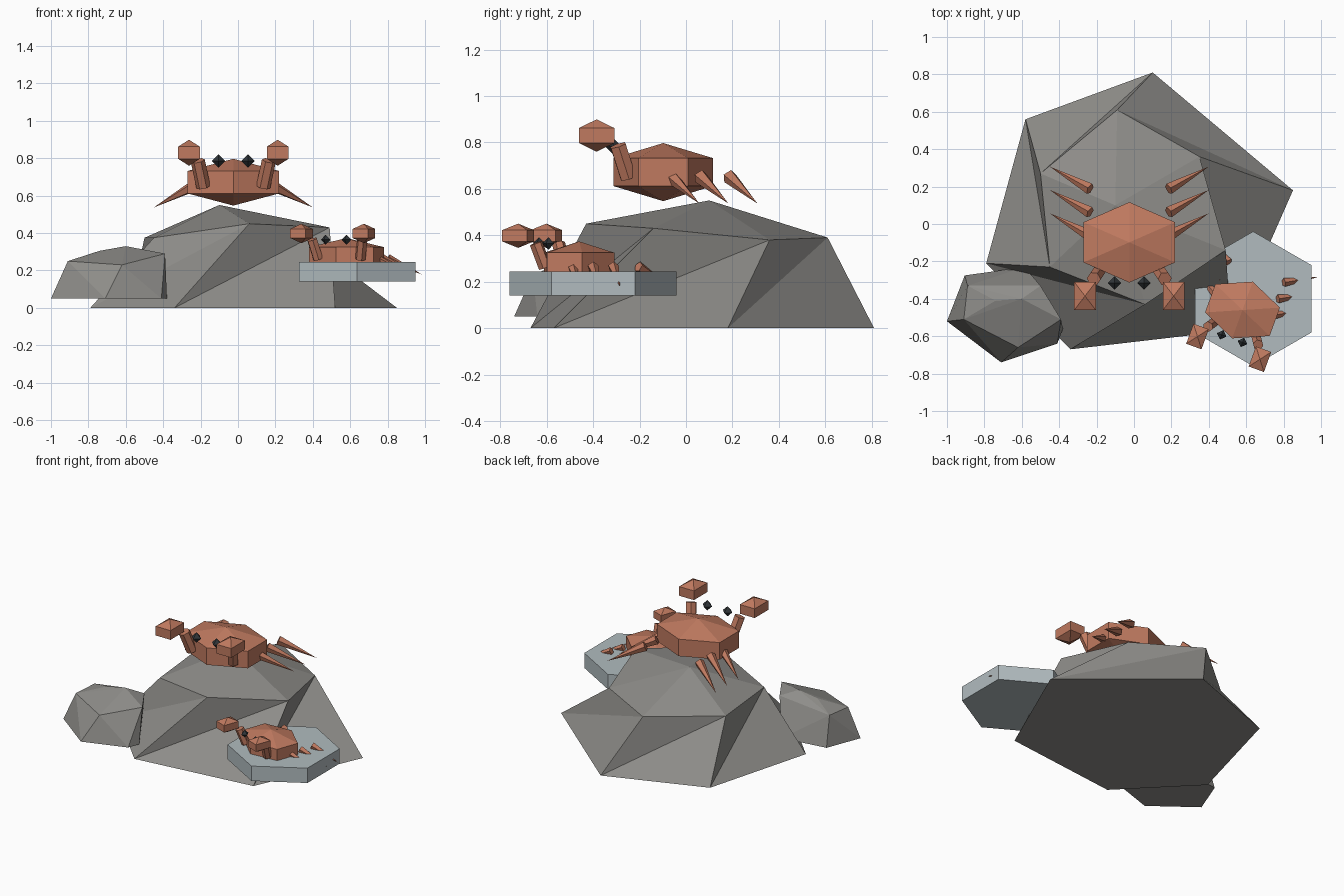
import bpy, bmesh, math
from mathutils import Vector, Matrix

if "Cube" in bpy.data.objects:
    bpy.data.objects.remove(bpy.data.objects["Cube"])


def material(name, rgb):
    m = bpy.data.materials.new(name)
    m.diffuse_color = (*rgb, 1)
    m.use_nodes = True
    m.node_tree.nodes["Principled BSDF"].inputs["Base Color"].default_value = m.diffuse_color
    return m


SHELL = material("terracotta shell", (0.53, 0.195, 0.117))
ROCK = material("warm grey rock", (0.275, 0.27, 0.255))
SLAB = material("pale blue grey stone", (0.44, 0.50, 0.52))
EYE = material("dark eye", (0.03, 0.036, 0.04))


def finish(name, bm, mat, matrix=Matrix()):
    bmesh.ops.recalc_face_normals(bm, faces=bm.faces)
    bm.transform(matrix)
    me = bpy.data.meshes.new(name)
    bm.to_mesh(me)
    bm.free()
    me.materials.append(mat)
    ob = bpy.data.objects.new(name, me)
    bpy.context.collection.objects.link(ob)
    return ob


def loft(name, rings, mat, top=None, bottom=None, matrix=Matrix()):
    """Triangulated or quad skin through rings, closed by a point or a flat cap."""
    bm = bmesh.new()
    vs = [[bm.verts.new(p) for p in r] for r in rings]
    n = len(vs[0])
    for lo, hi in zip(vs, vs[1:]):
        for i in range(n):
            j = (i + 1) % n
            bm.faces.new((lo[i], lo[j], hi[j], hi[i]))
    for ring, tip in ((vs[0], bottom), (vs[-1], top)):
        if tip is None:
            bm.faces.new(ring)
        else:
            t = bm.verts.new(tip)
            for i in range(n):
                bm.faces.new((ring[i], ring[(i + 1) % n], t))
    return finish(name, bm, mat, matrix)


def ring(n, rx, ry, z, turn=0.0, cx=0.0, cy=0.0):
    return [(cx + rx * math.cos(turn + 2 * math.pi * i / n),
             cy + ry * math.sin(turn + 2 * math.pi * i / n), z) for i in range(n)]


def rod(name, a, b, r1, r2, sides, mat, matrix):
    """Tapered rod or cone from a to b."""
    a, b = Vector(a), Vector(b)
    d = b - a
    bm = bmesh.new()
    bmesh.ops.create_cone(bm, cap_ends=True, segments=sides, radius1=r1,
                          radius2=r2, depth=d.length)
    place = Matrix.Translation((a + b) / 2) @ d.to_track_quat('Z', 'Y').to_matrix().to_4x4()
    return finish(name, bm, mat, matrix @ place)


# Main boulder: six-sided base, twisted triangle band, faceted cap
base = [(-.34, -.67, 0), (.52, -.57, 0), (.85, .18, 0),
        (.10, .81, 0), (-.58, .56, 0), (-.79, -.21, 0)]
mid = [(.06, -.43, .45), (.49, -.14, .43), (.35, .36, .38),
       (-.09, .61, .39), (-.50, .27, .375), (-.45, -.23, .375)]
bm = bmesh.new()
b = [bm.verts.new(p) for p in base]
m = [bm.verts.new(p) for p in mid]
peak = bm.verts.new((-.10, .10, .55))
bm.faces.new(b)
for i in range(6):
    j = (i + 1) % 6
    bm.faces.new((b[i], m[j], m[i]))
    bm.faces.new((b[i], b[j], m[j]))
    bm.faces.new((m[i], m[j], peak))
finish("main_boulder", bm, ROCK)

# Side boulder: hull of a base ring, a shoulder ring and the crown
points = [(-1, -.52, .05), (-.71, -.74, .05), (-.41, -.64, .05),
          (-.38, -.56, .05), (-.585, -.23, .05), (-.905, -.275, .05),
          (-.91, -.51, .25), (-.62, -.66, .23), (-.39, -.51, .29),
          (-.50, -.33, .29), (-.89, -.33, .255),
          (-.74, -.41, .305), (-.60, -.40, .33)]
bm = bmesh.new()
for p in points:
    bm.verts.new(p)
bmesh.ops.convex_hull(bm, input=bm.verts[:])
finish("side_boulder", bm, ROCK)

# Flat hexagonal stone
loft("hexagonal_slab", [ring(6, .36, .36, z, math.pi / 6, .637, -.40) for z in (.14, .245)], SLAB)


def crab(prefix, matrix):
    # Shell: hexagonal band with shallow points above and below
    loft(prefix + "_shell", [ring(6, .283, .215, z, math.pi / 6) for z in (.065, .185)],
         SHELL, top=(0, 0, .25), bottom=(0, 0, 0), matrix=matrix)
    for s, side in ((-1, "left"), (1, "right")):
        # Three pointed legs per side
        for k in range(3):
            y = .285 - .125 * k
            rod(f"{prefix}_{side}_leg_{k + 1}", (s * .21, y, .105), (s * .425, y + .12, -.01),
                .032, 0, 5, SHELL, matrix)
        # Arm
        rod(f"{prefix}_{side}_arm", (s * .16, -.15, .10), (s * .19, -.195, .24),
            .038, .038, 6, SHELL, matrix)
        # Claw: square block with pyramid ends
        q = math.sqrt(2)
        loft(f"{prefix}_{side}_claw",
             [ring(4, .058 * q, .076 * q, z, math.pi / 4, s * .237, -.287) for z in (.25, .315)],
             SHELL, top=(s * .237, -.287, .352), bottom=(s * .237, -.287, .213), matrix=matrix)
        # Eye
        loft(f"{prefix}_{side}_eye", [ring(4, .036, .036, .238, 0, s * .079, -.217)], EYE,
             top=(s * .079, -.217, .274), bottom=(s * .079, -.217, .202), matrix=matrix)


crab("large_crab", Matrix.Translation((-.025, -.098, .547)))
crab("small_crab", Matrix.Translation((.58, -.46, .186))
     @ Matrix.Rotation(math.radians(-20), 4, 'Z') @ Matrix.Scale(.75, 4))
